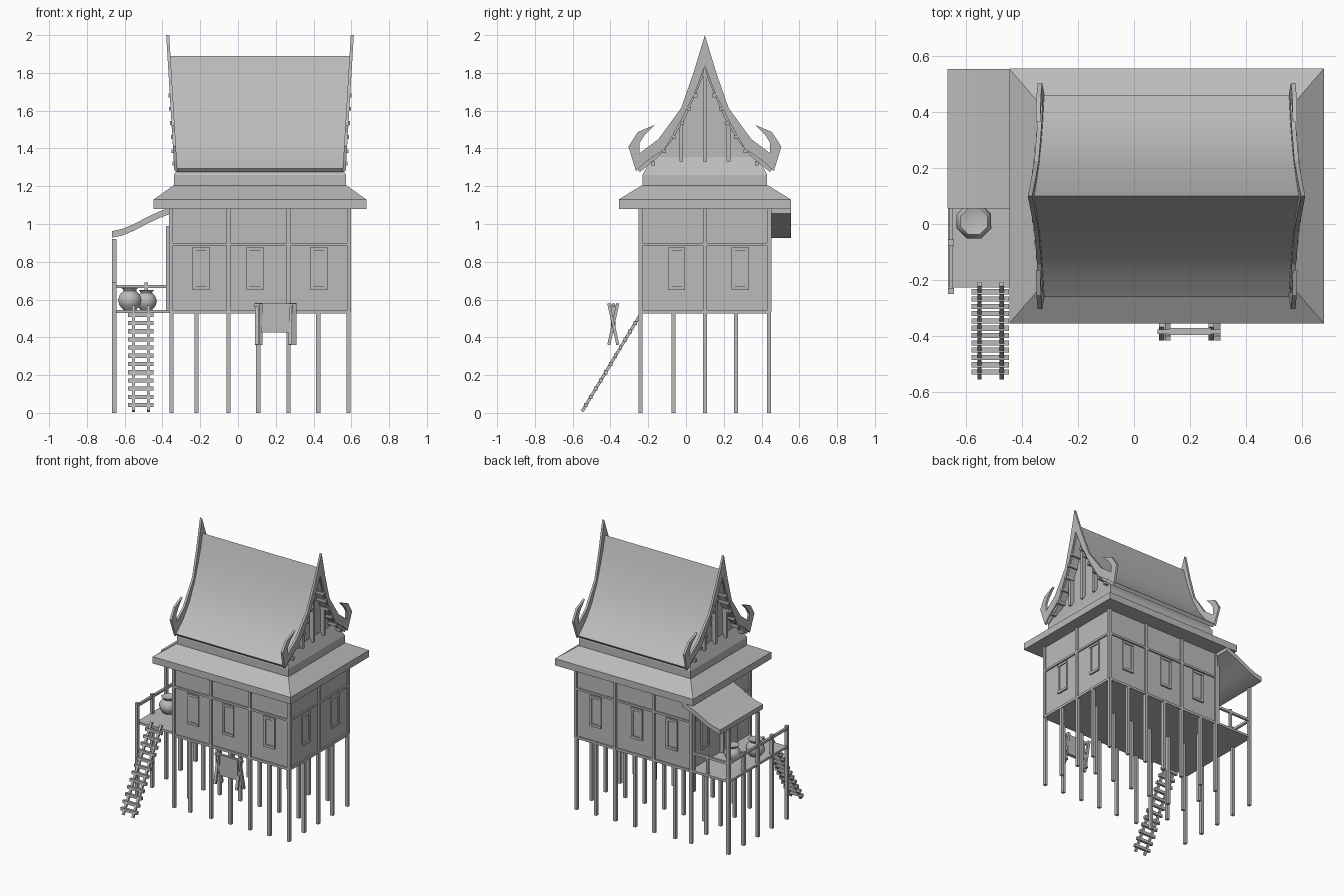
import bpy, bmesh, math
from mathutils import Vector

cube = bpy.data.objects.get("Cube")
if cube:
    bpy.data.objects.remove(cube, do_unlink=True)

grey = bpy.data.materials.new("plain_grey")
grey.use_nodes = True
grey.diffuse_color = (0.5, 0.5, 0.5, 1)
grey.node_tree.nodes["Principled BSDF"].inputs["Base Color"].default_value = (0.5, 0.5, 0.5, 1)

CX, CY = 0.1165, 0.1          # house centre
HX, HY = 0.47, 0.34           # wall half sizes
FLOOR, EAVE = 0.535, 1.08


def finish(name, bm, smooth=None):
    bmesh.ops.recalc_face_normals(bm, faces=bm.faces)
    mesh = bpy.data.meshes.new(name)
    bm.to_mesh(mesh)
    bm.free()
    mesh.materials.append(grey)
    ob = bpy.data.objects.new(name, mesh)
    bpy.context.collection.objects.link(ob)
    if smooth:
        bpy.ops.object.select_all(action='DESELECT')
        ob.select_set(True)
        bpy.context.view_layer.objects.active = ob
        bpy.ops.object.shade_smooth_by_angle(angle=math.radians(smooth))
    return ob


def skin(name, rings, smooth=None):
    """Join closed rings of equal length and cap both ends."""
    bm = bmesh.new()
    rows = [[bm.verts.new(p) for p in ring] for ring in rings]
    n = len(rows[0])
    for a, b in zip(rows, rows[1:]):
        for i in range(n):
            j = (i + 1) % n
            bm.faces.new((a[i], a[j], b[j], b[i]))
    bm.faces.new(rows[0])
    bm.faces.new(rows[-1])
    return finish(name, bm, smooth)


def rect(hx, hy, z):
    return [(CX + sx * hx, CY + sy * hy, z) for sx, sy in ((-1, -1), (1, -1), (1, 1), (-1, 1))]


def box(name, x0, x1, y0, y1, z0, z1):
    return skin(name, [[(x0, y0, z), (x1, y0, z), (x1, y1, z), (x0, y1, z)] for z in (z0, z1)])


def post(name, x, y, z0, z1, w=0.022):
    return box(name, x - w / 2, x + w / 2, y - w / 2, y + w / 2, z0, z1)


def beam(name, a, b, w, t):
    """Bar from a to b: w across x, t across the slope."""
    a, b = Vector(a), Vector(b)
    side = Vector((w / 2, 0, 0))
    up = (b - a).cross(side).normalized() * t / 2
    return skin(name, [[p - side - up, p + side - up, p + side + up, p - side + up] for p in (a, b)])


def wall_box(name, side, u0, u1, z0, z1, d):
    """Plate standing out by d from one wall."""
    s = 1 if side in ("back", "left") else -1
    if side in ("front", "back"):
        a, b = sorted((CY + s * (HY - 0.01), CY + s * (HY + d)))
        return box(name, u0, u1, a, b, z0, z1)
    a, b = sorted((CX + s * (HX - 0.01), CX + s * (HX + d)))
    return box(name, a, b, u0, u1, z0, z1)


# Walls, floor and stilts
box("house_walls", CX - HX, CX + HX, CY - HY, CY + HY, FLOOR, EAVE)
box("floor_slab", CX - HX - 0.01, CX + HX + 0.01, CY - HY - 0.01, CY + HY + 0.01, 0.525, 0.543)
xs = [-0.352, -0.22, -0.05, 0.107, 0.267, 0.425, 0.585]
ys = [-0.24, -0.066, 0.1, 0.265, 0.44]
for i, x in enumerate(xs):
    for j, y in enumerate(ys):
        if i in (0, 6) or j in (0, 2, 4):
            post("stilt", x, y, 0, FLOOR)

# Wall battens and windows
x_lo, x_hi, y_lo, y_hi = CX - HX, CX + HX, CY - HY, CY + HY
windows = {"front": [-0.195, 0.09, 0.427], "back": [-0.195, 0.09, 0.427],
           "left": [-0.05, 0.288], "right": [0.288]}
for side, centres in windows.items():
    long_side = side in ("front", "back")
    lo, hi = (x_lo, x_hi) if long_side else (y_lo, y_hi)
    wall_box("wall_rail", side, lo, hi, 0.885, 0.9, 0.01)
    for u in ([lo, -0.05, 0.267, hi] if long_side else [lo, CY, hi]):
        wall_box("wall_batten", side, u - 0.01, u + 0.01, FLOOR, EAVE, 0.012)
    for u in centres:
        wall_box("window_panel", side, u - 0.03, u + 0.03, 0.67, 0.86, 0.004)
        for s in (-1, 1):
            c = u + s * 0.037
            wall_box("window_jamb", side, c - 0.009, c + 0.009, 0.65, 0.875, 0.009)
        wall_box("window_sill", side, u - 0.046, u + 0.046, 0.65, 0.668, 0.012)
        wall_box("window_head", side, u - 0.046, u + 0.046, 0.858, 0.875, 0.012)
wall_box("door", "right", -0.09, 0.03, 0.543, 0.86, 0.008)

# Lower skirt roof and attic
skin("skirt_roof", [rect(0.563, 0.456, EAVE), rect(0.563, 0.456, 1.13), rect(0.457, 0.333, 1.205)])
skin("attic_base", [rect(0.455, 0.33, 1.2), rect(0.455, 0.33, 1.26), rect(0.41, 0.28, 1.355)])

# Main roof: curved shell, wider at the ridge
roof = [(0, 1.89), (0.03, 1.80), (0.065, 1.71), (0.12, 1.585), (0.19, 1.465), (0.27, 1.37), (0.362, 1.295)]
under = [(max(d - 0.018, 0), z - (0.045 if d == 0 else 0.02)) for d, z in roof]


def flare(z, base):
    return base + 0.06 * (z - 1.29)


def both(half):
    return [(-d, z) for d, z in reversed(half)] + half[1:]


outline = both(roof) + both(under)[::-1]
skin("main_roof", [[(CX + s * flare(z, 0.444), CY + d, z) for d, z in outline] for s in (-1, 1)], 40)
gable = both(under[:-1])
skin("gable_wall", [[(CX + s * 0.405, CY + d, z) for d, z in gable] for s in (-1, 1)])

# Gable boards with upturned hooks, gable slats and purlin ends
board = [(0, 2.0), (0.06, 1.802), (0.125, 1.615), (0.245, 1.45), (0.345, 1.375), (0.345, 1.43), (0.32, 1.47),
         (0.265, 1.525), (0.355, 1.487), (0.405, 1.41), (0.365, 1.28), (0.31, 1.33),
         (0.21, 1.40), (0.125, 1.55), (0.055, 1.69), (0, 1.835)]
purlins = [(0.275, 1.32), (0.215, 1.385), (0.165, 1.46), (0.12, 1.535), (0.085, 1.61), (0.05, 1.68)]
for end in (-1, 1):
    for s in (-1, 1):
        skin("gable_board", [[(CX + end * flare(z, b), CY + s * d, z) for d, z in board]
                             for b in (0.438, 0.454)])
        for d, z in purlins:
            a, b = sorted((CX + end * 0.40, CX + end * flare(z, 0.462)))
            box("purlin_end", a, b, CY + s * d - 0.01, CY + s * d + 0.01, z - 0.01, z + 0.01)
    for d, top in ((-0.125, 1.53), (0, 1.82), (0.125, 1.53)):
        a, b = sorted((CX + end * 0.40, CX + end * 0.435))
        box("gable_slat", a, b, CY + d - 0.01, CY + d + 0.01, 1.33, top)

# Side deck with railing
DX = -0.655
box("deck_floor", DX - 0.01, x_lo, -0.228, 0.45, 0.528, 0.545)
for y in ys:
    post("deck_stilt", DX, y, 0, 0.535)
for y, top in zip(ys, (0.69, 0.69, 0.92, 0.69, 0.92)):
    post("deck_post", DX, y, 0.535, top)
for y in (0.1, 0.44):
    post("porch_wall_post", -0.372, y, 0.535, 0.99, 0.018)
post("rail_post", -0.485, 0.44, 0.535, 0.69, 0.018)
box("side_rail", DX - 0.008, DX + 0.008, -0.235, 0.445, 0.66, 0.678)
box("back_rail", DX, x_lo, 0.432, 0.448, 0.66, 0.678)

# Curved porch roof
porch = [(-0.667, 0.962), (-0.61, 0.975), (-0.55, 1.0), (-0.48, 1.037), (-0.42, 1.065), (-0.355, 1.09)]
section = porch + [(x, z - 0.035) for x, z in reversed(porch)]
skin("porch_roof", [[(x, y, z) for x, z in section] for y in (0.055, 0.555)], 30)


# Water jars
def jar(x, y, r):
    profile = [(0.55, 0), (0.9, 0.4), (1, 0.8), (0.85, 1.2), (0.55, 1.5), (0.6, 1.65), (0.78, 1.78), (0.5, 1.7)]
    rings = [[(x + r * k * math.cos(a * math.pi / 4 + 0.4), y + r * k * math.sin(a * math.pi / 4 + 0.4),
               0.545 + h * r) for a in range(8)] for k, h in profile]
    skin("water_jar", rings, 50)


jar(-0.573, 0.01, 0.067)
jar(-0.485, 0.15, 0.06)

# Ladder
foot, head = Vector((0, -0.55, 0.008)), Vector((0, -0.215, 0.565))
for x in (-0.553, -0.474):
    beam("ladder_rail", foot + Vector((x, 0, 0)), head + Vector((x, 0, 0)), 0.016, 0.016)
for i in range(12):
    p = foot.lerp(head, 0.06 + i * 0.078)
    box("ladder_rung", -0.582, -0.448, p.y - 0.009, p.y + 0.009, p.z - 0.011, p.z + 0.011)

# Trough hung on crossed legs
for x in (0.11, 0.288):
    for s in (-1, 1):
        beam("trough_leg", (x - s * 0.011, -0.385 - s * 0.024, 0.36),
             (x - s * 0.011, -0.385 + s * 0.024, 0.58), 0.02, 0.016)
box("trough", 0.125, 0.275, -0.398, -0.372, 0.425, 0.575)
box("trough_bar", 0.085, 0.31, -0.393, -0.377, 0.56, 0.578)
